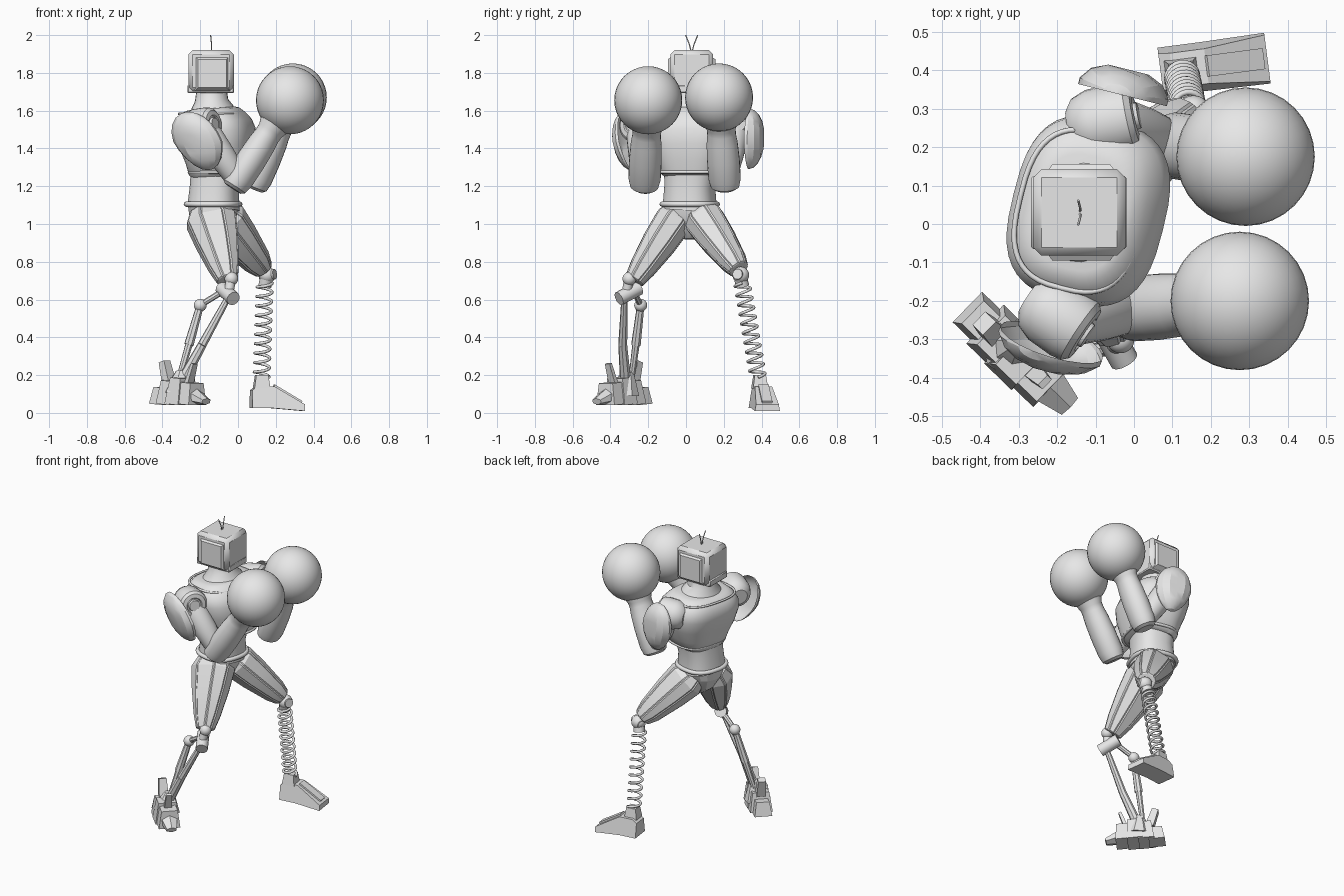
import bpy, bmesh, math
from mathutils import Vector, Matrix

V = Vector
if "Cube" in bpy.data.objects:
    bpy.data.objects.remove(bpy.data.objects["Cube"])

grey = bpy.data.materials.new("plain_grey")
grey.use_nodes = True
grey.diffuse_color = (0.8, 0.8, 0.8, 1)
grey.node_tree.nodes["Principled BSDF"].inputs["Base Color"].default_value = (0.8, 0.8, 0.8, 1)

YAW = math.radians(-14)
FACING = V((math.cos(YAW), math.sin(YAW), 0))


def finish(name, bm, sharp=35, bevel=0):
    bmesh.ops.recalc_face_normals(bm, faces=bm.faces)
    mesh = bpy.data.meshes.new(name)
    bm.to_mesh(mesh)
    bm.free()
    mesh.shade_smooth()
    mesh.set_sharp_from_angle(angle=math.radians(sharp))
    mesh.materials.append(grey)
    ob = bpy.data.objects.new(name, mesh)
    bpy.context.collection.objects.link(ob)
    if bevel:
        mod = ob.modifiers.new("bevel", "BEVEL")
        mod.width, mod.segments = bevel, 1


def oval(c, u, v, ru, rv, n, power, turn=0.0):
    pts = []
    for i in range(n):
        a = math.tau * (i + turn) / n
        x, y = math.cos(a), math.sin(a)
        x = math.copysign(abs(x) ** (2 / power), x)
        y = math.copysign(abs(y) ** (2 / power), y)
        pts.append(c + u * x * ru + v * y * rv)
    return pts


def loft(name, sections, n=24, power=2, hint=FACING, sharp=35, turn=0.0, panels=0):
    """Skin a row of (centre, radius, radius) sections."""
    bm = bmesh.new()
    w = (V(sections[-1][0]) - V(sections[0][0])).normalized()
    u = (V(hint) - w * w.dot(V(hint))).normalized()
    v = w.cross(u)
    rings = [[bm.verts.new(p) for p in oval(V(c), u, v, a, b, n, power, turn)]
             for c, a, b in sections]
    sides = []
    for r, s in zip(rings, rings[1:]):
        for i in range(n):
            j = (i + 1) % n
            sides.append(bm.faces.new((r[i], r[j], s[j], s[i])))
    bm.faces.new(rings[0])
    bm.faces.new(rings[-1])
    if panels:
        # One raised strip along each side
        bmesh.ops.recalc_face_normals(bm, faces=bm.faces)
        for i in range(n):
            bmesh.ops.inset_region(bm, faces=sides[i::n], thickness=panels,
                                   depth=panels, use_even_offset=True)
    finish(name, bm, sharp)


def rod(name, a, b, r, r2=None, n=16):
    r2 = r2 or r
    loft(name, [(a, r, r), (b, r2, r2)], n, hint=(0.3, 0.9, 0.2))


def ball(name, loc, r):
    bm = bmesh.new()
    bmesh.ops.create_uvsphere(bm, u_segments=32, v_segments=20, radius=r,
                              matrix=Matrix.Translation(loc))
    finish(name, bm, 60)


def box(name, loc, size, yaw=0.0, tilt=0.0, bevel=0.0, taper=1.0):
    bm = bmesh.new()
    bmesh.ops.create_cube(bm, size=1)
    for p in bm.verts:
        k = taper if p.co.z > 0 else 1
        p.co = V((p.co.x * size[0] * k, p.co.y * size[1] * k, p.co.z * size[2]))
    rot = Matrix.Rotation(yaw, 4, "Z") @ Matrix.Rotation(tilt, 4, "Y")
    bm.transform(Matrix.Translation(loc) @ rot)
    finish(name, bm, 30, bevel)


def wire(name, pts, r, cyclic=False):
    curve = bpy.data.curves.new(name, "CURVE")
    curve.dimensions = "3D"
    curve.bevel_depth, curve.bevel_resolution = r, 2
    curve.use_fill_caps = True
    sp = curve.splines.new("POLY")
    sp.points.add(len(pts) - 1)
    for p, co in zip(sp.points, pts):
        p.co = (*co, 1)
    sp.use_cyclic_u = cyclic
    curve.materials.append(grey)
    bpy.context.collection.objects.link(bpy.data.objects.new(name, curve))


def trim(name, c, ru, rv, r, power):
    side = V((0, 0, 1)).cross(FACING)
    wire(name, oval(V(c), FACING, side, ru, rv, 48, power), r, True)


# Head: chamfered casing with raised side panels and a twin aerial
box("head", (-0.142, 0.03, 1.81), (0.24, 0.225, 0.22), bevel=0.022)
box("head_brim", (-0.144, 0.03, 1.715), (0.248, 0.19, 0.045), bevel=0.006)
for s in (-1, 1):
    bm = bmesh.new()
    bmesh.ops.create_cube(bm, size=1)
    for p in bm.verts:
        k = 0.15 if p.co.y * s > 0 else 0.185
        p.co = V((p.co.x * k - 0.137, 0.03 + s * 0.113 + p.co.y * 0.025, p.co.z * k + 1.797))
    finish("head_panel_" + ("right" if s < 0 else "left"), bm, 30)
    wire(f"aerial_{s}", [(-0.14, 0.03 + s * 0.002, 1.91), (-0.14, 0.03 + s * 0.012, 1.95),
                         (-0.145, 0.03 + s * 0.032, 2.0)], 0.003)

# Neck, chest, waist and pelvis
loft("neck", [((-0.13, 0.03, 1.56), 0.13, 0.16), ((-0.135, 0.03, 1.62), 0.11, 0.125),
              ((-0.14, 0.03, 1.655), 0.088, 0.092), ((-0.14, 0.03, 1.71), 0.08, 0.085)])
loft("chest", [((-0.11, 0.03, 1.25), 0.125, 0.14), ((-0.1, 0.03, 1.27), 0.152, 0.165),
               ((-0.1, 0.03, 1.33), 0.167, 0.19), ((-0.108, 0.033, 1.41), 0.188, 0.225),
               ((-0.118, 0.034, 1.49), 0.2, 0.243), ((-0.129, 0.034, 1.54), 0.19, 0.237),
               ((-0.138, 0.034, 1.58), 0.164, 0.21), ((-0.14, 0.032, 1.605), 0.137, 0.178),
               ((-0.14, 0.03, 1.612), 0.115, 0.15)], 40, 2.8)
trim("collar_trim", (-0.138, 0.034, 1.583), 0.162, 0.207, 0.007, 2.8)
trim("chest_lower_trim", (-0.1, 0.03, 1.275), 0.15, 0.165, 0.009, 2.8)
loft("waist", [((-0.13, 0.02, 1.08), 0.135, 0.142), ((-0.125, 0.02, 1.2), 0.126, 0.132),
               ((-0.115, 0.03, 1.3), 0.13, 0.145)], 32, 2.5)
trim("belt", (-0.132, 0.02, 1.105), 0.138, 0.143, 0.014, 2.5)
loft("pelvis", [((-0.12, 0.02, 0.92), 0.04, 0.03), ((-0.125, 0.02, 0.96), 0.085, 0.06),
                ((-0.13, 0.02, 1.04), 0.125, 0.115), ((-0.13, 0.02, 1.1), 0.132, 0.138)],
     16, 2.4, sharp=20)


# Arms: shoulder drum with hub, upper arm, forearm, round glove and shoulder guard
def arm(side, shoulder, drum_axis, elbow, glove, guard, guard_turn, guard_size):
    s, e, g, w = V(shoulder), V(elbow), V(glove), V(drum_axis).normalized()
    loft(side + "_shoulder", [(s + w * t, r, r) for t, r in
                              ((-0.1, 0.05), (-0.08, 0.078), (-0.04, 0.093), (0.03, 0.095),
                               (0.06, 0.09), (0.075, 0.075), (0.078, 0.05), (0.07, 0.045))],
         hint=(0, 0, 1))
    rod(side + "_shoulder_hub", s + w * 0.05, s + w * 0.085, 0.04, 0.034, 20)
    loft(side + "_upper_arm", [(s.lerp(e, t), r, r) for t, r in
                               ((0, 0.06), (0.2, 0.075), (0.55, 0.072), (0.9, 0.062), (1, 0.05))])
    loft(side + "_forearm", [(e.lerp(g, t), r, r * 1.12) for t, r in
                             ((-0.1, 0.05), (-0.07, 0.068), (0.02, 0.077), (0.25, 0.078),
                              (0.45, 0.074), (0.56, 0.068), (0.62, 0.069), (0.8, 0.1))])
    ball(side + "_glove", g, 0.18)
    bm = bmesh.new()
    bmesh.ops.create_uvsphere(bm, u_segments=14, v_segments=10, radius=1)
    cut = bmesh.ops.bisect_plane(bm, geom=bm.verts[:] + bm.edges[:] + bm.faces[:],
                                 plane_co=(0, 0, 0), plane_no=(0, 1, 0), clear_inner=True)
    rim = [x for x in cut["geom_cut"] if isinstance(x, bmesh.types.BMEdge)]
    bmesh.ops.holes_fill(bm, edges=rim)
    yaw, lean, skew = guard_turn
    for p in bm.verts:
        k = 1 + 0.2 * min(p.co.z, 0)
        p.co = V(((p.co.x * k + skew * p.co.z) * guard_size[0],
                  min(p.co.y, 0.85) * guard_size[1], p.co.z * guard_size[2]))
    bm.transform(Matrix.Translation(guard) @ Matrix.Rotation(yaw, 4, "Z")
                 @ Matrix.Rotation(lean, 4, "X"))
    finish(side + "_shoulder_guard", bm, 22)


arm("right", (-0.19, -0.245, 1.52), (0.82, -0.55, 0.1), (0.0, -0.22, 1.23),
    (0.275, -0.2, 1.655), (-0.21, -0.305, 1.44), (math.pi - 0.38, -0.27, 0.28), (0.14, 0.075, 0.16))
arm("left", (-0.07, 0.265, 1.52), (0.95, 0.2, 0.1), (0.1, 0.205, 1.23),
    (0.29, 0.175, 1.67), (-0.03, 0.335, 1.45), (YAW, 0, -0.12), (0.122, 0.08, 0.16))


# Thighs with raised armour strips and knee balls
def thigh(side, hip, knee, sizes):
    h, k = V(hip), V(knee)
    loft(side + "_thigh", [(h.lerp(k, t), a, b) for t, a, b in sizes], 8, 2.3,
         hint=(1, 0, 0), sharp=20, turn=0.5, panels=0.006)


thigh("right", (-0.155, -0.03, 1.07), (-0.055, -0.275, 0.7),
      ((0, 0.1, 0.07), (0.15, 0.135, 0.1), (0.45, 0.114, 0.092), (0.8, 0.08, 0.07), (1, 0.052, 0.05)))
thigh("left", (-0.11, 0.07, 1.06), (0.135, 0.28, 0.76),
      ((0, 0.09, 0.07), (0.15, 0.12, 0.105), (0.45, 0.105, 0.095), (0.85, 0.075, 0.07), (1, 0.05, 0.05)))
ball("right_knee", (-0.035, -0.3, 0.71), 0.036)
ball("left_knee", (0.155, 0.29, 0.73), 0.044)
rod("left_knee_pin", (0.12, 0.305, 0.725), (0.195, 0.272, 0.735), 0.028)
rod("left_spring_socket", (0.15, 0.29, 0.71), (0.142, 0.3, 0.67), 0.035)

# Left spring leg
top, bottom = V((0.142, 0.297, 0.69)), V((0.125, 0.382, 0.19))
axis = (bottom - top).normalized()
u = axis.cross(V((0, 1, 0))).normalized()
v = axis.cross(u)
STEPS, TURNS = 220, 10
coil = []
for i in range(STEPS + 1):
    a = math.tau * TURNS * i / STEPS
    coil.append(top.lerp(bottom, i / STEPS) + (u * math.cos(a) + v * math.sin(a)) * 0.04)
wire("left_spring", coil, 0.008)

# Left foot: wedge profile with a tread plate and ankle block
bm = bmesh.new()
profile = [(-0.14, 0.025), (-0.14, 0.12), (-0.11, 0.14), (-0.02, 0.14),
           (0.14, 0.045), (0.14, 0.01), (-0.03, 0.025)]
loops = []
for s in (-1, 1):
    loops.append([bm.verts.new((x, s * (0.068 - 0.16 * z), z)) for x, z in profile])
    bm.faces.new(loops[-1])
for i in range(len(profile)):
    j = (i + 1) % len(profile)
    bm.faces.new((loops[0][i], loops[0][j], loops[1][j], loops[1][i]))
bm.transform(Matrix.Translation((0.208, 0.413, 0)) @ Matrix.Rotation(0.13, 4, "Z"))
finish("left_foot", bm, 20)
box("left_foot_plate", (0.262, 0.42, 0.1), (0.17, 0.055, 0.014), 0.13, 0.535)
box("left_ankle", (0.125, 0.39, 0.165), (0.085, 0.08, 0.07), 0.13, taper=0.75)

# Right knee hinge, shin struts and rear piston
rod("right_knee_link", (-0.035, -0.3, 0.72), (-0.05, -0.315, 0.63), 0.026)
rod("right_knee_hinge", (-0.085, -0.25, 0.66), (-0.025, -0.355, 0.605), 0.038, n=12)
rod("right_shin", (-0.05, -0.325, 0.615), (-0.19, -0.335, 0.36), 0.017, 0.024, 8)
rod("right_shin_lower", (-0.19, -0.335, 0.36), (-0.295, -0.32, 0.17), 0.024, 0.03, 8)
rod("right_upper_link", (-0.07, -0.28, 0.65), (-0.2, -0.24, 0.57), 0.016, n=8)
ball("right_piston_joint", (-0.2, -0.24, 0.57), 0.034)
rod("right_piston", (-0.2, -0.24, 0.57), (-0.26, -0.265, 0.36), 0.02, 0.026, 8)
rod("right_piston_lower", (-0.26, -0.265, 0.36), (-0.315, -0.29, 0.17), 0.02, 0.016, 8)

# Right foot: row of tapered armour blocks along a diagonal
turn = -0.77
along, across = V((math.cos(turn), math.sin(turn), 0)), V((-math.sin(turn), math.cos(turn), 0))
up = V((0, 0, 1))
centre = V((-0.305, -0.34, 0))
for i, (t, wide, high) in enumerate(((-0.125, 0.11, 0.09), (-0.06, 0.14, 0.125), (0.01, 0.15, 0.14),
                                     (0.08, 0.135, 0.115))):
    box(f"right_foot_block_{i}", centre + along * t + up * (0.045 + high / 2),
        (0.1, wide, high), turn, 0.08, taper=0.75)
toe = centre + along * 0.1
loft("right_toe", [(toe + up * 0.09, 0.045, 0.06), (toe + along * 0.09 + up * 0.06, 0.018, 0.035)],
     6, hint=(0, 0, 1), sharp=20)
loft("right_ankle", [((-0.31, -0.325, 0.1), 0.085, 0.08), ((-0.305, -0.315, 0.18), 0.05, 0.05),
                     ((-0.3, -0.31, 0.22), 0.03, 0.03)], 8, sharp=20)
box("right_heel_fin", centre - along * 0.1 + up * 0.215, (0.05, 0.06, 0.12), turn, -0.3, taper=0.8)
box("right_instep_fin", centre + along * 0.08 + up * 0.2, (0.025, 0.05, 0.13), turn, 0.35, taper=0.7)
